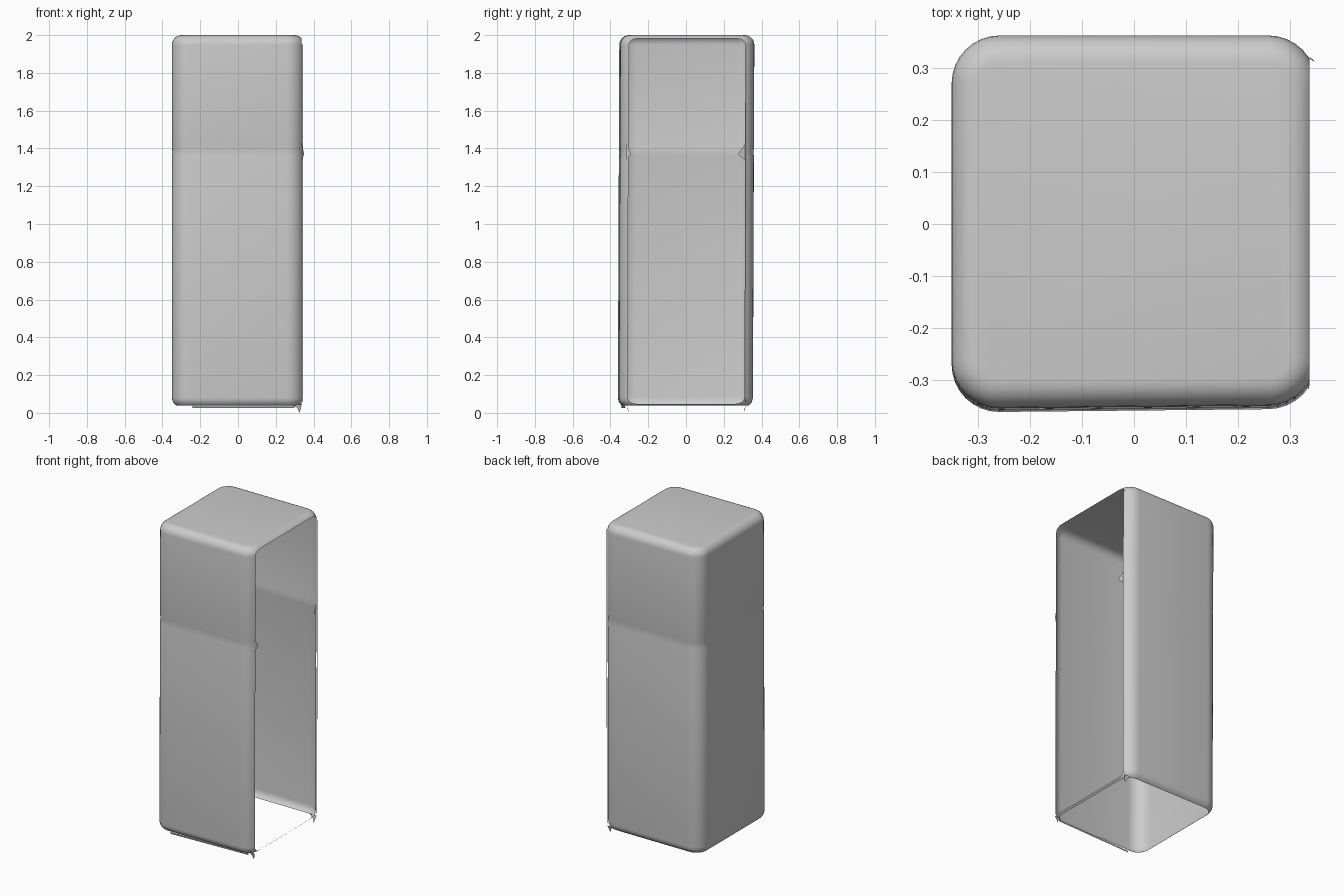
import bpy, bmesh
from mathutils import Vector

if "Cube" in bpy.data.objects:
    bpy.data.objects.remove(bpy.data.objects["Cube"])

RIM_X = 0.337


def make_object(name, bm):
    mesh = bpy.data.meshes.new(name)
    bm.to_mesh(mesh)
    bm.free()
    obj = bpy.data.objects.new(name, mesh)
    bpy.context.collection.objects.link(obj)
    for p in mesh.polygons:
        p.use_smooth = True
    return obj


def cut(bm, co, normal, clear=False):
    bmesh.ops.bisect_plane(bm, geom=bm.verts[:] + bm.edges[:] + bm.faces[:],
                           plane_co=co, plane_no=normal, clear_outer=clear)


def bevel(bm, test, width, segments):
    edges = [e for e in bm.edges if test(*[v.co for v in e.verts])]
    bmesh.ops.bevel(bm, geom=edges, offset=width, segments=segments,
                    profile=0.5, affect='EDGES', clamp_overlap=True)


# Cabinet shell: rounded thin box, open on the right and underneath
bm = bmesh.new()
bmesh.ops.create_cube(bm, size=1)
for v in bm.verts:
    v.co = Vector((v.co.x * 0.70, v.co.y * 0.716, 1.015 + v.co.z * 1.97))
bevel(bm, lambda a, b: abs(a.z - b.z) > 1, 0.092, 8)
bevel(bm, lambda a, b: abs(a.z - b.z) < 0.01, 0.052, 6)
cut(bm, (RIM_X, 0, 0), (1, 0, 0), True)
cut(bm, (0, 0, 0.038), (0, 0, -1), True)

# Faint groove around the walls
for z in (1.36, 1.38, 1.40):
    cut(bm, (0, 0, z), (0, 0, 1))
for v in bm.verts:
    if abs(v.co.z - 1.38) < 0.001:
        v.co.y *= 0.992
        if v.co.x < 0:
            v.co.x *= 0.992

# Slight backward lean and narrowing of the front toward the opening
for v in bm.verts:
    v.co.y += 0.004 * (v.co.z - 1)
    if v.co.y < 0:
        v.co.y *= 1 - 0.02 * (v.co.x + 0.35) / 0.7
bmesh.ops.recalc_face_normals(bm, faces=bm.faces)
shell = make_object("cabinet_shell", bm)


def sheet(name, points):
    bm = bmesh.new()
    bm.faces.new([bm.verts.new(p) for p in points])
    return make_object(name, bm)


# Ragged tabs on the opening edges: hinge notch and bottom corner
for side, y, tip in (("front", -0.316, -0.292), ("back", 0.318, 0.274)):
    sheet(side + "_notch_tab", [(RIM_X, y, 1.335), (0.35, tip, 1.37),
                                (RIM_X, y, 1.43)])
    sheet(side + "_corner_tab", [(0.29, y, 0.045), (RIM_X, y, 0.045),
                                 (0.332, y * 0.97, 0.02), (0.325, y * 0.96, 0.0),
                                 (0.315, y * 0.98, 0.025)])

# Thin lips: back edge of the opening and bottom edge of the front
sheet("back_edge_lip", [(RIM_X, 0.318, 0.06), (0.345, 0.312, 0.06),
                        (0.345, 0.314, 1.95), (RIM_X, 0.32, 1.95)])
sheet("front_bottom_lip", [(-0.24, -0.345, 0.039), (0.30, -0.325, 0.039),
                           (0.30, -0.32, 0.025), (-0.24, -0.34, 0.025)])
